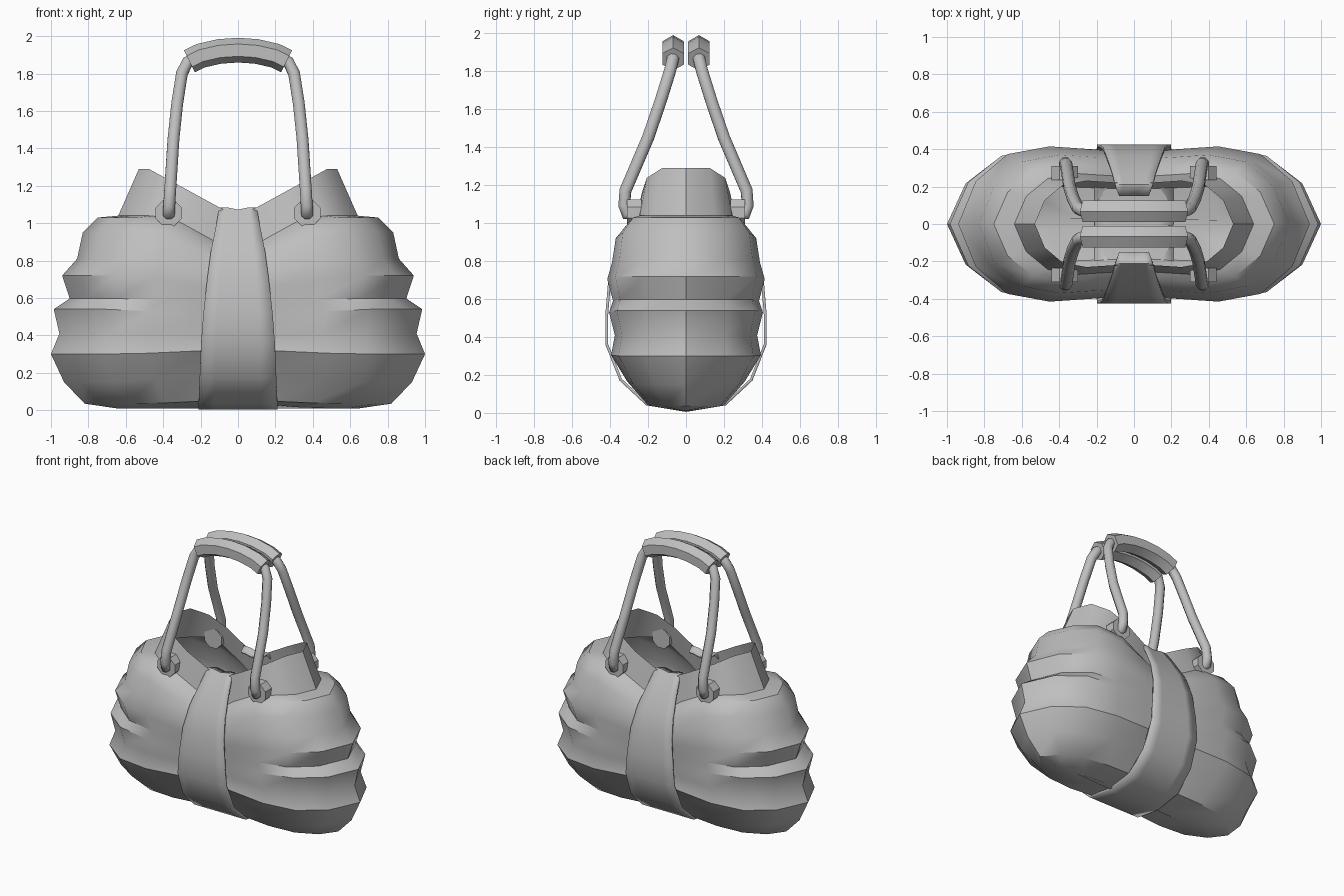
import bpy, bmesh, math
from mathutils import Vector

if "Cube" in bpy.data.objects:
    bpy.data.objects.remove(bpy.data.objects["Cube"])

grey = bpy.data.materials.new("soft_grey")
grey.use_nodes = True
GREY = (0.52, 0.52, 0.52, 1)
grey.diffuse_color = GREY
grey.node_tree.nodes["Principled BSDF"].inputs["Base Color"].default_value = GREY


def build(name, rows, closed, caps, angle):
    """Skin a list of point rows into a mesh object."""
    bm = bmesh.new()
    vs = [[bm.verts.new(p) for p in row] for row in rows]
    n = len(rows[0])
    for a, b in zip(vs, vs[1:]):
        for j in range(n if closed else n - 1):
            k = (j + 1) % n
            bm.faces.new((a[j], a[k], b[k], b[j]))
    if "start" in caps:
        bm.faces.new(vs[0][::-1])
    if "end" in caps:
        bm.faces.new(vs[-1])
    mesh = bpy.data.meshes.new(name)
    bm.to_mesh(mesh)
    bm.free()
    mesh.materials.append(grey)
    obj = bpy.data.objects.new(name, mesh)
    bpy.context.collection.objects.link(obj)
    bpy.ops.object.select_all(action='DESELECT')
    obj.select_set(True)
    bpy.context.view_layer.objects.active = obj
    bpy.ops.object.shade_smooth_by_angle(angle=math.radians(angle))
    return obj


def sweep(name, path, normal, radius, sides, angle):
    """Sweep a regular polygon along a path without twisting."""
    pts = [Vector(p) for p in path]
    n, rows = Vector(normal), []
    for i, p in enumerate(pts):
        t = (pts[min(i + 1, len(pts) - 1)] - pts[max(i - 1, 0)]).normalized()
        n = (n - t * n.dot(t)).normalized()
        b = t.cross(n)
        turns = [2 * math.pi * (k + 0.5) / sides for k in range(sides)]
        rows.append([p + radius * (n * math.cos(a) + b * math.sin(a)) for a in turns])
    return build(name, rows, True, ("start", "end"), angle)


# Plan outline of the bag, one quarter turned into a full ring
quarter = [(1, 0), (.9, .55), (.72, .9), (.48, 1), (.22, .96), (0, .93)]
half = quarter + [(-x, y) for x, y in quarter[-2:0:-1]]
ring = half + [(-x, -y) for x, y in half]


def level(width, depth, z_side, z_mid, straight=False):
    """One ring whose height eases from the middle to the sides."""
    row = []
    for x, y in ring:
        s = min(1, abs(x) / .9) if straight else math.sin(min(1, abs(x) / .75) * math.pi / 2)
        row.append((x * width, y * depth, z_mid + (z_side - z_mid) * s))
    return row


# Pleated body: bulges alternating with creases that gather at the middle
pleats = [
    (.65, .03, .01, .05), (.82, .20, .035, .06), (.93, .31, .15, .25),
    (1.0, .395, .30, .33), (.955, .375, .41, .40), (.985, .405, .54, .47),
    (.90, .385, .597, .56), (.94, .415, .72, .62), (.86, .39, .81, .70),
    (.83, .37, .95, .76), (.75, .31, 1.03, .80), (.64, .27, 1.04, .81)]
build("pleated_body", [level(*p) for p in pleats], True, ("start",), 38)

# Open collar with a dipping rim
collar = [level(*pleats[-1]), level(.53, .23, 1.29, 1.03, True)]
build("collar", collar, True, (), 40)

# Centre band wrapping under the bag: depth, height, half width
strap = [(.15, 1.07, .08), (.21, 1.085, .10), (.27, 1.0, .115), (.36, .85, .145),
         (.41, .70, .165), (.425, .52, .185), (.425, .36, .197), (.35, .17, .205),
         (.21, .04, .21), (0, .005, .21)]
path = [(-y, z, w) for y, z, w in strap] + strap[-2::-1]
# Across the band, the middle of each tucked end dips a little
rows = [[(c * w, y, z - (.012 if z > 1.05 and c == 0 else 0)) for c in (1, .6, 0, -.6, -1)]
        for y, z, w in path]
band = build("centre_band", [r[::-1] for r in rows][::-1], False, (), 40)
solid = band.modifiers.new("thickness", 'SOLIDIFY')
solid.thickness = .015
solid.offset = -1

# Two handles, each with a grip, two legs and two eyelets
grip_half = [(.26, 1.865), (.2, 1.895), (.1, 1.918)]
grip_path = [(-x, z) for x, z in grip_half] + [(0, 1.925)] + grip_half[::-1]
leg_path = [(.37, .26, 1.05), (.37, .315, 1.05), (.368, .325, 1.09), (.363, .32, 1.17),
            (.345, .20, 1.45), (.325, .135, 1.64), (.30, .085, 1.80),
            (.27, .07, 1.86), (.2, .068, 1.893)]
for sy, face in ((-1, "front"), (1, "back")):
    sweep(face + "_grip", [(x, sy * .068, z) for x, z in grip_path], (0, 1, 0), .066, 6, 30)
    for sx, side in ((1, "left"), (-1, "right")):
        tag = f"{face}_{side}_"
        sweep(tag + "handle_leg", [(sx * x, sy * y, z) for x, y, z in leg_path],
              (1, 0, 0), .034, 8, 60)
        sweep(tag + "eyelet", [(sx * .37, sy * .235, 1.055), (sx * .37, sy * .31, 1.055)],
              (1, 0, 0), .076, 8, 30)
